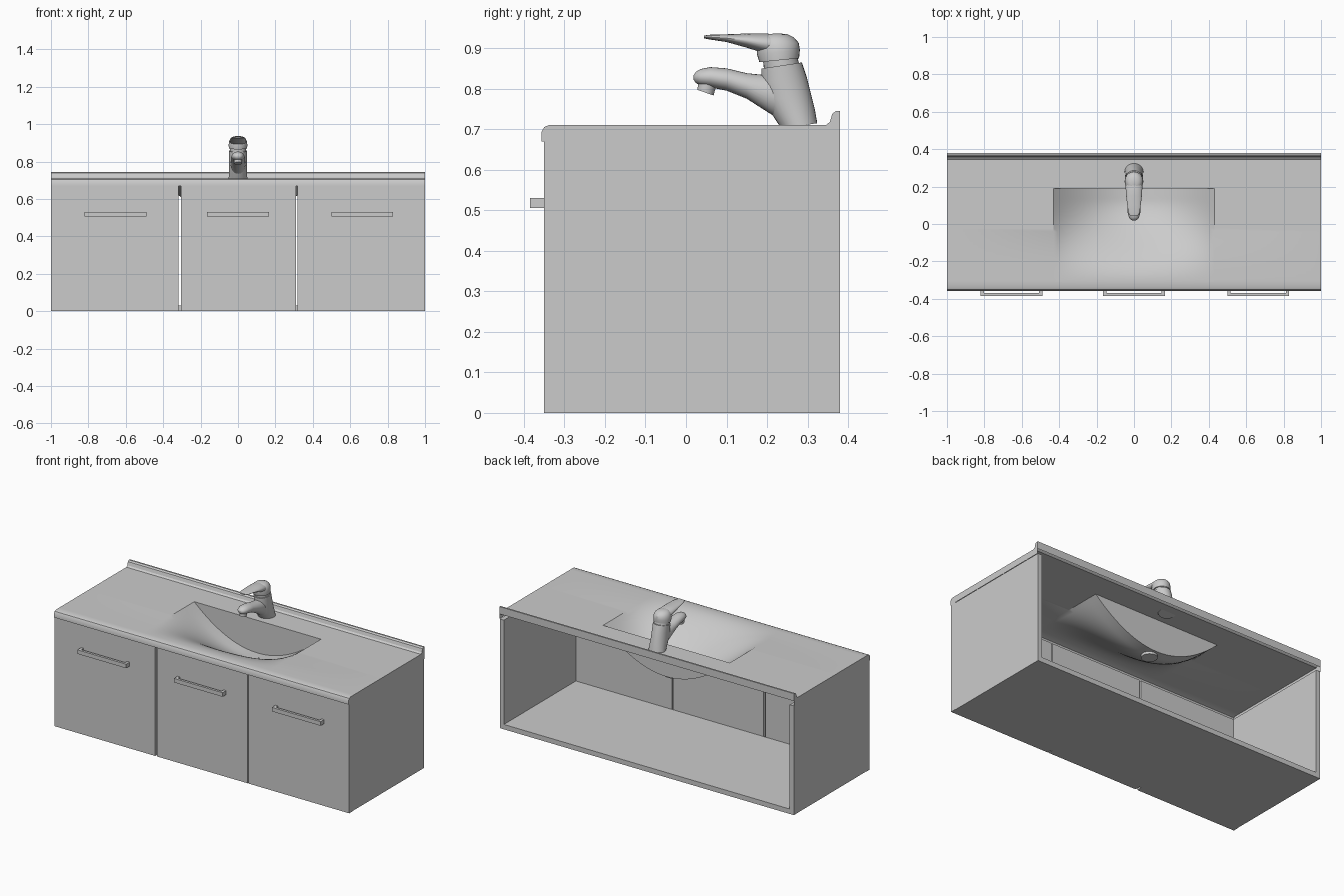
import bpy, bmesh, math
from mathutils import Vector

cube = bpy.data.objects.get("Cube")
if cube:
    bpy.data.objects.remove(cube)

# One plain grey for everything
grey = bpy.data.materials.new("plain grey")
grey.use_nodes = True
grey.diffuse_color = (0.6, 0.6, 0.6, 1)
grey.node_tree.nodes["Principled BSDF"].inputs["Base Color"].default_value = grey.diffuse_color


def finish(name, bm, smooth=False, fix_normals=True):
    if fix_normals:
        bmesh.ops.recalc_face_normals(bm, faces=bm.faces)
    mesh = bpy.data.meshes.new(name)
    bm.to_mesh(mesh)
    bm.free()
    mesh.materials.append(grey)
    obj = bpy.data.objects.new(name, mesh)
    bpy.context.collection.objects.link(obj)
    if smooth:
        bpy.ops.object.select_all(action='DESELECT')
        obj.select_set(True)
        bpy.context.view_layer.objects.active = obj
        bpy.ops.object.shade_smooth_by_angle(angle=math.radians(32))
    return obj


def add_box(bm, x, y, z):
    verts = bmesh.ops.create_cube(bm, size=1)["verts"]
    for v in verts:
        v.co = [lo + (c + 0.5) * (hi - lo) for c, (lo, hi) in zip(v.co, (x, y, z))]


def box(name, *ranges):
    bm = bmesh.new()
    add_box(bm, *ranges)
    return finish(name, bm)


def loft(name, rings, sides=28):
    """Skin a row of ellipses, each given as centre, half axis u, half axis v."""
    bm = bmesh.new()
    loops = []
    for centre, u, v in rings:
        angles = [2 * math.pi * i / sides for i in range(sides)]
        loops.append([bm.verts.new(Vector(centre) + Vector(u) * math.cos(a) + Vector(v) * math.sin(a))
                      for a in angles])
    for a, b in zip(loops, loops[1:]):
        for i in range(sides):
            j = (i + 1) % sides
            bm.faces.new((a[i], a[j], b[j], b[i]))
    bm.faces.new(loops[0])
    bm.faces.new(loops[-1])
    return finish(name, bm, True)


def upright(name, rows, slope=0.0):
    """Loft upwards; rows are height, front y, back y, half width."""
    return loft(name, [((0, (f + b) / 2, z), (w, 0, 0), (0, (b - f) / 2, slope * (b - f) / 2))
                       for z, f, b, w in rows])


def forward(name, rows):
    """Loft towards the front; rows are y, bottom z, top z, half width."""
    return loft(name, [((0, y, (lo + hi) / 2), (w, 0, 0), (0, 0, (hi - lo) / 2))
                       for y, lo, hi, w in rows])


# Open-backed cabinet
box("bottom_panel", (-0.995, 0.995), (-0.318, 0.38), (0, 0.03))
for side, s in (("left", 1), ("right", -1)):
    box(side + "_side_panel", sorted((s * 0.97, s * 0.998)), (-0.318, 0.38), (0, 0.67))

# Doors and their U-shaped handles
for label, x0, x1, hx in (("right", -1, -0.317, -0.655),
                          ("middle", -0.305, 0.311, 0),
                          ("left", 0.317, 1, 0.665)):
    box(label + "_door", (x0, x1), (-0.35, -0.318), (0, 0.67))
    bm = bmesh.new()
    add_box(bm, (hx - 0.165, hx + 0.165), (-0.385, -0.37), (0.505, 0.53))
    for s in (-1, 1):
        add_box(bm, sorted((hx + s * 0.165, hx + s * 0.148)), (-0.37, -0.35), (0.505, 0.53))
    finish(label + "_handle", bm)

# Countertop: profile swept along x, with the basin pressed into it
HALF, DEPTH, BACK, FRONT, TOP = 0.43, 0.2, 0.19, -0.305, 0.71


def dip(x, y):
    across = max(0, 1 - (x / HALF) ** 2)
    t = min(1, max(0, (y - FRONT) / (0.13 - FRONT)))
    return DEPTH * across * t * t * (3 - 2 * t)


splash = [(0.38, 0.70), (0.38, 0.745), (0.37, 0.745), (0.361, 0.738), (0.355, 0.718), (0.345, TOP)]
nosing = [(-0.338, TOP), (-0.35, 0.705), (-0.357, 0.692), (-0.357, 0.67)]
rows = [(y, z, False) for y, z in splash + [(BACK, TOP)]]
rows += [(BACK + (FRONT - BACK) * i / 28, TOP, True) for i in range(29)]
rows += [(y, z, False) for y, z in nosing]
xs = [-1] + [-HALF + 2 * HALF * i / 40 for i in range(41)] + [1]

bm = bmesh.new()
grid = [[bm.verts.new((x, y, z - (dip(x, y) if sunk else 0))) for x in xs] for y, z, sunk in rows]
for a, b in zip(grid, grid[1:]):
    for i in range(len(xs) - 1):
        bm.faces.new((a[i], b[i], b[i + 1], a[i + 1]))
for col, x in ((0, -1), (-1, 1)):
    ring = [row[col] for row in grid] + [bm.verts.new((x, 0.38, 0.67))]
    bm.faces.new(ring if x < 0 else ring[::-1])
bmesh.ops.remove_doubles(bm, verts=bm.verts, dist=0.0001)
bmesh.ops.dissolve_degenerate(bm, edges=bm.edges, dist=0.0001)
finish("countertop_with_basin", bm, True, fix_normals=False)

# Drain
upright("drain", [(0.497, 0.085, 0.175, 0.045), (0.513, 0.085, 0.175, 0.045)])

# Tap body, spout and outlet
upright("tap_body", [(0.708, 0.235, 0.324, 0.05), (0.74, 0.215, 0.318, 0.048),
                     (0.78, 0.193, 0.308, 0.047), (0.82, 0.186, 0.298, 0.047),
                     (0.857, 0.186, 0.286, 0.048)], 0.15)
forward("tap_spout", [(0.25, 0.712, 0.835, 0.036), (0.2, 0.743, 0.833, 0.04),
                      (0.15, 0.775, 0.838, 0.038), (0.1, 0.795, 0.85, 0.036),
                      (0.06, 0.803, 0.853, 0.034), (0.035, 0.808, 0.848, 0.027),
                      (0.024, 0.814, 0.841, 0.018), (0.019, 0.822, 0.833, 0.008)])
upright("tap_outlet", [(0.79, 0.028, 0.068, 0.02), (0.82, 0.032, 0.076, 0.022)], -0.35)

# Tap neck, head and lever
upright("tap_neck", [(0.85, 0.193, 0.28, 0.043), (0.876, 0.19, 0.274, 0.043)], 0.15)
upright("tap_head", [(0.87, 0.181, 0.279, 0.049), (0.89, 0.175, 0.281, 0.05),
                     (0.908, 0.175, 0.278, 0.048), (0.922, 0.178, 0.266, 0.041),
                     (0.931, 0.185, 0.25, 0.03), (0.935, 0.195, 0.225, 0.014)], 0.1)
forward("tap_lever", [(0.25, 0.885, 0.926, 0.034), (0.2, 0.885, 0.936, 0.045),
                      (0.15, 0.901, 0.936, 0.042), (0.1, 0.915, 0.934, 0.036),
                      (0.06, 0.921, 0.933, 0.03), (0.045, 0.924, 0.931, 0.02)])
